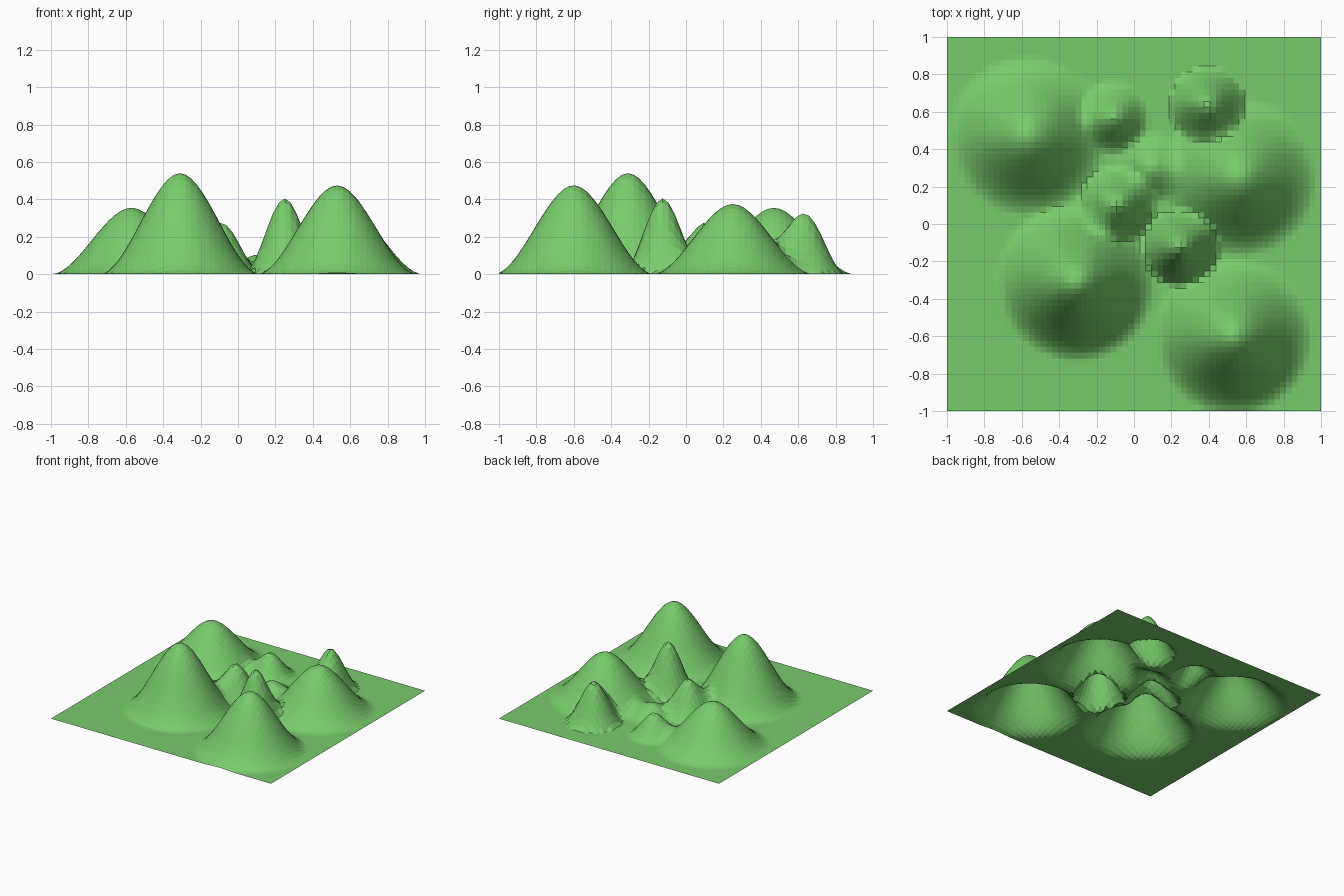
import bpy, bmesh, math

if "Cube" in bpy.data.objects:
    bpy.data.objects.remove(bpy.data.objects["Cube"])

# Hills: x, y, height, falloff radius, cut-off radius
HILLS = [
    (-0.57, 0.47, 0.355, 0.43, 0.43),
    (-0.31, -0.31, 0.54, 0.43, 0.43),
    (0.53, -0.60, 0.475, 0.43, 0.43),
    (0.56, 0.25, 0.375, 0.43, 0.43),
    # small steep peaks with a creased foot
    (0.395, 0.635, 0.325, 0.22, 0.195),
    (0.25, -0.125, 0.405, 0.22, 0.195),
    (-0.09, 0.10, 0.275, 0.22, 0.195),
    # low mounds
    (-0.11, 0.57, 0.18, 0.20, 0.20),
    (0.10, 0.30, 0.105, 0.20, 0.20),
]


def lift(x, y):
    """Summed smooth falloff of all hills."""
    z = 0.0
    for hx, hy, height, radius, cut in HILLS:
        d = math.hypot(x - hx, y - hy)
        if d < cut:
            s = 1 - d / radius
            z += height * s * s * (3 - 2 * s)
    return z


# Ground sheet raised into hills
bm = bmesh.new()
bmesh.ops.create_grid(bm, x_segments=64, y_segments=64, size=1.0)
for v in bm.verts:
    v.co.z = lift(v.co.x, v.co.y)
mesh = bpy.data.meshes.new("hilly_ground")
bm.to_mesh(mesh)
bm.free()
ground = bpy.data.objects.new("hilly_ground", mesh)
bpy.context.collection.objects.link(ground)

# Grass colour
grass = bpy.data.materials.new("grass")
grass.diffuse_color = (0.19, 0.6, 0.15, 1)
grass.use_nodes = True
grass.node_tree.nodes["Principled BSDF"].inputs["Base Color"].default_value = grass.diffuse_color
mesh.materials.append(grass)
